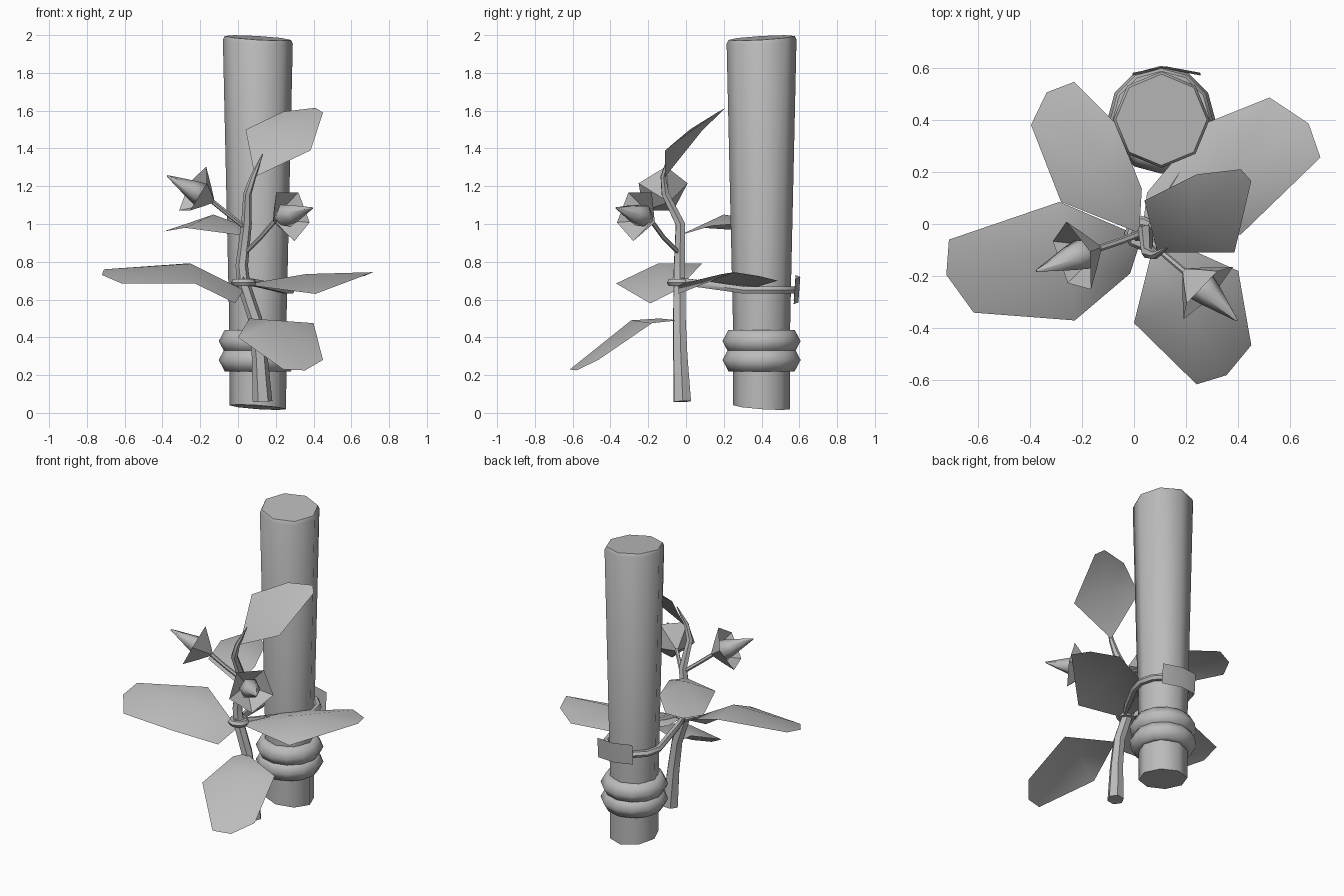
import bpy, bmesh, math
from mathutils import Vector, Matrix

cube = bpy.data.objects.get("Cube")
if cube:
    bpy.data.objects.remove(cube, do_unlink=True)

GREY = (0.5, 0.5, 0.5, 1)
grey = bpy.data.materials.new("plain_grey")
grey.use_nodes = True
grey.diffuse_color = GREY
grey.node_tree.nodes["Principled BSDF"].inputs["Base Color"].default_value = GREY

POST = Vector((.105, .4, 0))


def select_only(obj):
    bpy.ops.object.select_all(action="DESELECT")
    obj.select_set(True)
    bpy.context.view_layer.objects.active = obj


def finish(name, bm, angle=50, fix_normals=True):
    """Turn a bmesh into a named, smooth shaded object."""
    if fix_normals:
        bmesh.ops.recalc_face_normals(bm, faces=bm.faces)
    mesh = bpy.data.meshes.new(name)
    bm.to_mesh(mesh)
    bm.free()
    obj = bpy.data.objects.new(name, mesh)
    bpy.context.collection.objects.link(obj)
    mesh.materials.append(grey)
    select_only(obj)
    bpy.ops.object.shade_smooth_by_angle(angle=math.radians(angle))
    return obj


def lathe(name, profile, sides, matrix, caps=True, closed=False, angle=50):
    """Spin (radius, height) pairs around local z, then place with matrix."""
    bm = bmesh.new()
    rings = []
    for radius, height in profile:
        ring = []
        for i in range(sides):
            a = math.tau * i / sides
            ring.append(bm.verts.new((radius * math.cos(a), radius * math.sin(a), height)))
        rings.append(ring)
    pairs = list(zip(rings, rings[1:]))
    if closed:
        pairs.append((rings[-1], rings[0]))
    for low, high in pairs:
        for i in range(sides):
            j = (i + 1) % sides
            bm.faces.new((low[i], low[j], high[j], high[i]))
    if caps:
        bm.faces.new(rings[0])
        bm.faces.new(rings[-1])
    bm.transform(matrix)
    return finish(name, bm, angle)


def tube(name, path, radii, cyclic=False):
    """Round tube through the path with a radius at each point."""
    curve = bpy.data.curves.new(name, "CURVE")
    curve.dimensions = "3D"
    curve.bevel_depth = 1
    curve.bevel_resolution = 1
    curve.use_fill_caps = True
    spline = curve.splines.new("POLY")
    spline.points.add(len(path) - 1)
    spline.use_cyclic_u = cyclic
    for point, co, radius in zip(spline.points, path, radii):
        point.co = (*co, 1)
        point.radius = radius
    obj = bpy.data.objects.new(name, curve)
    bpy.context.collection.objects.link(obj)
    curve.materials.append(grey)
    select_only(obj)
    bpy.ops.object.convert(target="MESH")
    bpy.ops.object.shade_smooth_by_angle(angle=math.radians(50))
    return bpy.context.object


def leaf(name, middle, outline):
    """Thin folded leaf: an outline fanned around a raised middle point."""
    bm = bmesh.new()
    centre = bm.verts.new(middle)
    edge = [bm.verts.new(p) for p in outline]
    for a, b in zip(edge, edge[1:] + edge[:1]):
        bm.faces.new((centre, a, b))
    return finish(name, bm, 80)


def flower(name, base, tip, roll):
    """Pointed bud sitting in an open five-sided cup."""
    base, tip = Vector(base), Vector(tip)
    axis = tip - base
    length = axis.length
    frame = (Matrix.Translation(base) @ axis.to_track_quat("Z", "Y").to_matrix().to_4x4()
             @ Matrix.Rotation(roll, 4, "Z"))
    lathe(name + "_cup", [(.012, -.01), (.07, .04), (.145, .11)], 5, frame, caps=False, angle=30)
    lathe(name + "_bud", [(.015, 0), (.065, .07), (.05, .13), (.004, length)], 6, frame, angle=65)


# Wooden post with a slanted cut at both ends
post = lathe("post", [(.15, .03), (.152, .5), (.185, 1.965), (.175, 1.985)], 8,
             Matrix.Translation(POST))
for v in post.data.vertices:
    offset = v.co - POST
    if v.co.z > 1:
        v.co.z += .06 * (offset.y - offset.x)
    elif v.co.z < .2:
        v.co.z -= .07 * (offset.x + offset.y)

# Two rope coils around the post
for name, height in (("lower_coil", .28), ("upper_coil", .38)):
    section = [(.145, -.06), (.175, -.06), (.207, 0), (.175, .06), (.145, .06)]
    lathe(name, section, 12, Matrix.Translation(POST + Vector((0, 0, height))),
          caps=False, closed=True, angle=70)

# Main stem
tube("stem",
     [(.13, -.02, .06), (.115, -.03, .3), (.09, -.035, .5), (.03, -.035, .68),
      (.02, -.035, .78), (.045, -.03, 1), (.05, -.11, 1.16), (.08, -.12, 1.25), (.13, -.09, 1.37)],
     [.052, .042, .037, .035, .033, .028, .022, .016, .003])

# Flower stalks and flowers
tube("left_stalk", [(.04, -.04, .85), (.12, -.12, .93), (.215, -.2, 1.04)], [.012] * 3)
tube("right_stalk", [(.04, -.03, .98), (-.05, -.065, 1.05), (-.155, -.1, 1.135)], [.013] * 3)
flower("left_flower", (.2, -.185, 1.03), (.395, -.37, 1.085), math.radians(54))
flower("right_flower", (-.14, -.095, 1.125), (-.375, -.18, 1.255), math.radians(18))

# Leaves
leaf("right_leaf", (-.25, -.15, .79),
     [(.03, -.05, .65), (-.285, .085, .79), (-.71, -.06, .76), (-.72, -.195, .73),
      (-.615, -.34, .685), (-.227, -.37, .685), (-.015, -.19, .58)])
leaf("left_leaf", (.36, .19, .735),
     [(.03, -.04, .68), (.05, .12, .67), (.27, .385, .67), (.52, .485, .7),
      (.67, .385, .725), (.715, .255, .745), (.41, -.04, .63)])
leaf("back_leaf", (-.13, .2, 1.05),
     [(.02, -.035, .94), (.03, .135, .99), (-.07, .385, 1.01), (-.23, .545, .99),
      (-.335, .505, .97), (-.395, .38, .96), (-.28, .085, .98)])
leaf("front_leaf", (.2, -.29, .49),
     [(.09, -.04, .49), (.06, -.14, .5), (0, -.38, .4), (.24, -.615, .23),
      (.355, -.58, .225), (.45, -.465, .28), (.4, -.18, .475)])
leaf("top_leaf", (.22, .02, 1.5),
     [(.09, -.11, 1.25), (.04, .09, 1.5), (.24, .19, 1.595), (.41, .21, 1.615),
      (.45, .165, 1.59), (.385, -.11, 1.39)])

# Tie that loops round the stem and both sides of the post
loop = [POST + Vector((.175 * math.cos(a), .175 * math.sin(a), .65))
        for a in (math.radians(d) for d in range(-30, 211, 30))]
tube("tie", [(.03, -.06, .7), (.13, .1, .68)] + loop + [(-.01, .1, .68)], [.022] * 12, cyclic=True)
tube("tie_knot",
     [(.03 + .045 * math.cos(a), -.035 + .045 * math.sin(a), .69)
      for a in (math.tau * i / 8 for i in range(8))], [.022] * 8, cyclic=True)

# Flat end of the tie at the back of the post
bm = bmesh.new()
columns = []
for x, y, z in ((-.005, .57, .66), (.12, .595, .65), (.255, .57, .64)):
    columns.append([bm.verts.new((x, y + .01, z + .07)), bm.verts.new((x, y, z - .065))])
for a, b in zip(columns, columns[1:]):
    bm.faces.new((a[0], a[1], b[1], b[0]))
finish("tie_end", bm, fix_normals=False)
